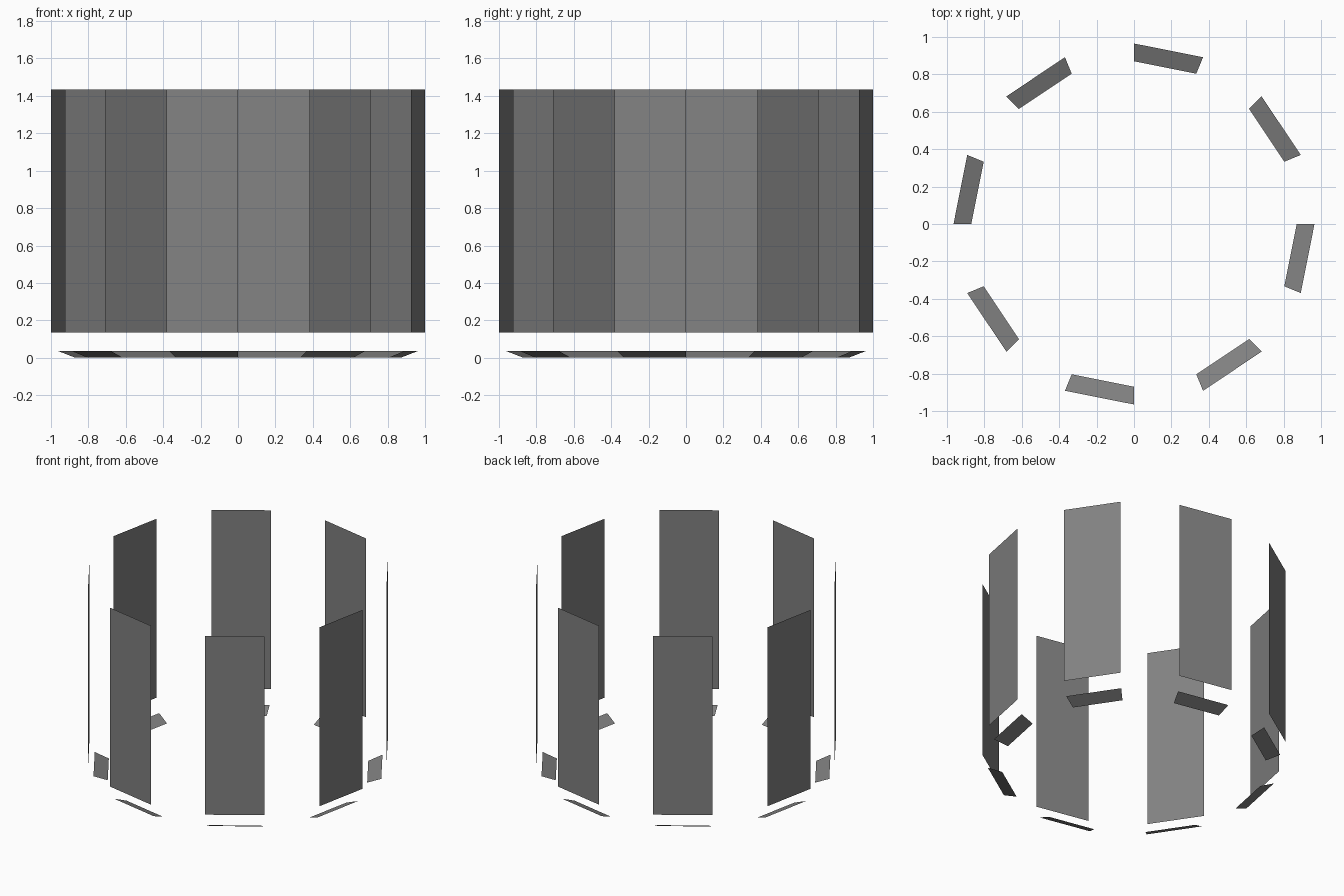
import bpy
from math import cos, sin, tau

SIDES = 16

cube = bpy.data.objects.get("Cube")
if cube:
    bpy.data.objects.remove(cube, do_unlink=True)

grey = bpy.data.materials.new("dark_grey")
grey.use_nodes = True
colour = (0.22, 0.22, 0.22, 1)
grey.diffuse_color = colour
grey.node_tree.nodes["Principled BSDF"].inputs["Base Color"].default_value = colour


def panel_ring(name, lower, upper):
    """Flat panels on every other side of a ring; lower and upper are (radius, z)."""
    verts, faces = [], []
    for side in range(1, SIDES, 2):
        a, b = tau * side / SIDES, tau * (side + 1) / SIDES
        first = len(verts)
        for angle, (radius, z) in ((a, lower), (b, lower), (b, upper), (a, upper)):
            verts.append((radius * cos(angle), radius * sin(angle), z))
        faces.append(range(first, first + 4))
    mesh = bpy.data.meshes.new(name)
    mesh.from_pydata(verts, [], [tuple(f) for f in faces])
    mesh.materials.append(grey)
    obj = bpy.data.objects.new(name, mesh)
    bpy.context.collection.objects.link(obj)
    return obj


# Tall upright panels
panel_ring("wall_panels", (1.0, 0.135), (1.0, 1.433))

# Sloping strips around the foot
panel_ring("foot_strips", (0.87, 0.0), (0.965, 0.037))
